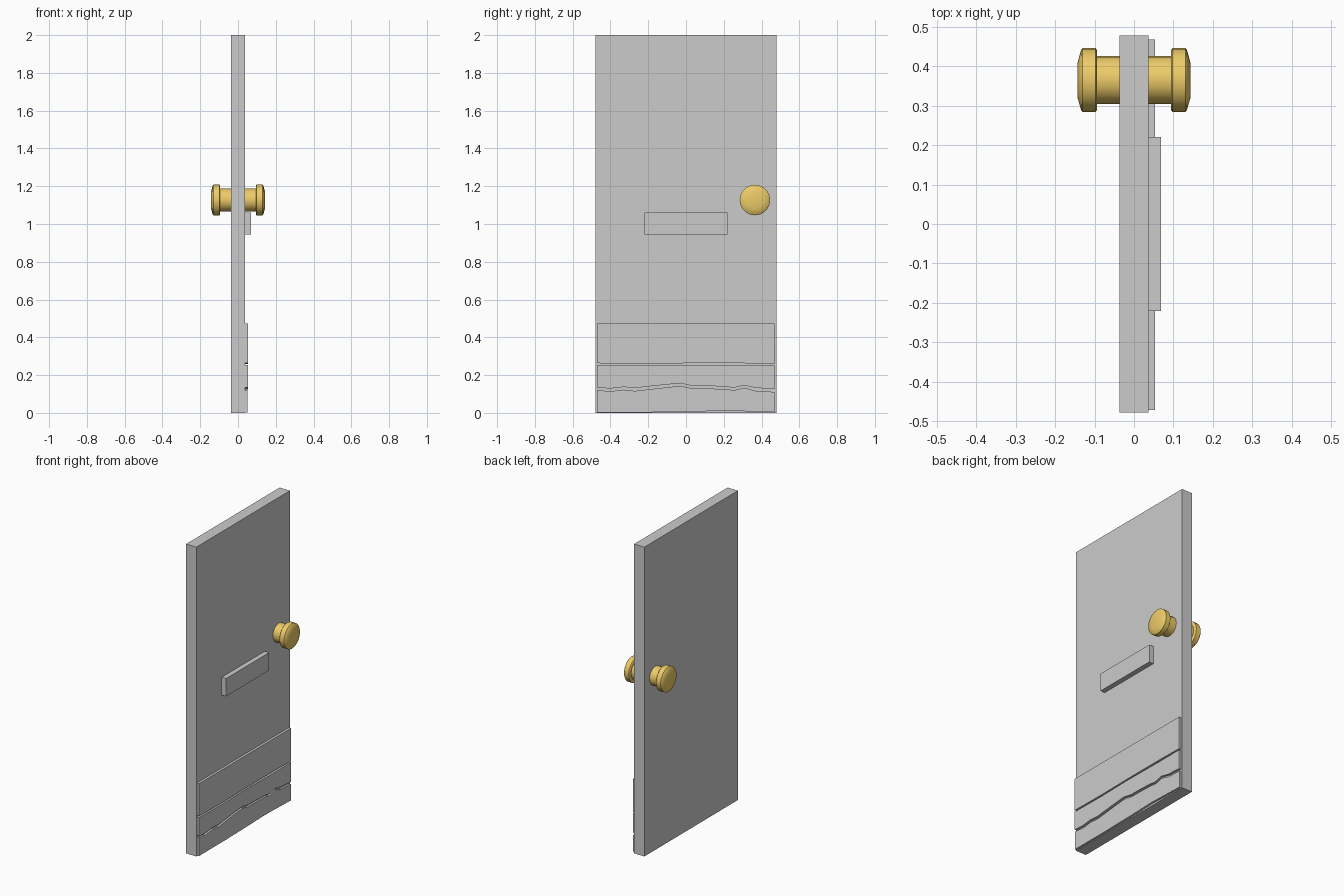
import bpy, bmesh, math

if "Cube" in bpy.data.objects:
    bpy.data.objects.remove(bpy.data.objects["Cube"])

gold = bpy.data.materials.new("gold")
gold.diffuse_color = (0.85, 0.6, 0.14, 1)
gold.use_nodes = True
gold.node_tree.nodes["Principled BSDF"].inputs["Base Color"].default_value = gold.diffuse_color
FACE = 0.037  # half thickness of the door


def finish(name, bm, mat=None):
    bmesh.ops.recalc_face_normals(bm, faces=bm.faces)
    me = bpy.data.meshes.new(name)
    bm.to_mesh(me)
    bm.free()
    ob = bpy.data.objects.new(name, me)
    bpy.context.collection.objects.link(ob)
    if mat:
        me.materials.append(mat)
    return ob


def box(name, x0, x1, y0, y1, z0, z1):
    bm = bmesh.new()
    bmesh.ops.create_cube(bm, size=1)
    for v in bm.verts:
        v.co = ((x0 + x1) / 2 + v.co.x * (x1 - x0),
                (y0 + y1) / 2 + v.co.y * (y1 - y0),
                (z0 + z1) / 2 + v.co.z * (z1 - z0))
    return finish(name, bm)


def plank(name, depth, lower, upper):
    """Board on the door face, bounded by a lower and an upper (y, z) edge line."""
    bm = bmesh.new()
    outline = lower + upper[::-1]
    face = bm.faces.new([bm.verts.new((FACE, y, z)) for y, z in outline])
    ext = bmesh.ops.extrude_face_region(bm, geom=[face], use_keep_orig=True)
    for v in [g for g in ext["geom"] if isinstance(g, bmesh.types.BMVert)]:
        v.co.x = depth
    return finish(name, bm)


def knob(name, side, profile, segs=20):
    """Lathe around the x axis."""
    bm = bmesh.new()
    rings = []
    for x, r in profile:
        rings.append([bm.verts.new((side * x,
                                    0.365 + r * math.cos(2 * math.pi * i / segs),
                                    1.127 + r * math.sin(2 * math.pi * i / segs)))
                      for i in range(segs)])
    for a, b in zip(rings, rings[1:]):
        for i in range(segs):
            j = (i + 1) % segs
            bm.faces.new((a[i], a[j], b[j], b[i]))
    bm.faces.new(rings[0])
    bm.faces.new(rings[-1])
    ob = finish(name, bm, gold)
    bpy.ops.object.select_all(action='DESELECT')
    ob.select_set(True)
    bpy.context.view_layer.objects.active = ob
    bpy.ops.object.shade_smooth_by_angle(angle=math.radians(40))


# Door slab and letter plate
box("door_slab", -FACE, FACE, -0.478, 0.478, 0, 2)
box("letter_plate", FACE, 0.069, -0.22, 0.22, 0.945, 1.06)

# Broken kick boards at the foot of the door
L, R = -0.472, 0.468
ys = [L, -0.40, -0.33, -0.27, -0.15, -0.03, 0.03, 0.12, 0.22, 0.25, 0.31, 0.37, R]
crack = [.134, .129, .137, .132, .145, .157, .144, .143, .138, .132, .146, .132, .127]
gap = [.013, .015, .014, .016, .015, .014, .014, .014, .013, .013, .013, .016, .016]
plank("upper_kick_board", 0.053,
      [(L, 0.263), (-0.24, 0.26), (0, 0.263), (0.3, 0.263), (R, 0.26)],
      [(L, 0.473), (R, 0.473)])
plank("middle_kick_board", 0.053, list(zip(ys, crack)),
      [(L, 0.253), (-0.24, 0.25), (0, 0.254), (0.3, 0.251), (R, 0.252)])
plank("lower_kick_board", 0.050,
      [(L, 0.003), (-0.2, 0.003), (0.05, 0.007), (0.22, 0.012), (0.33, 0.008), (R, 0.004)],
      [(y, c - g) for y, c, g in zip(ys, crack, gap)])

# Round knobs on both faces
profile = [(FACE, 0.061), (0.094, 0.061), (0.094, 0.076), (0.098, 0.081),
           (0.130, 0.081), (0.134, 0.077), (0.143, 0.045)]
knob("front_knob", 1, profile)
knob("back_knob", -1, profile)
